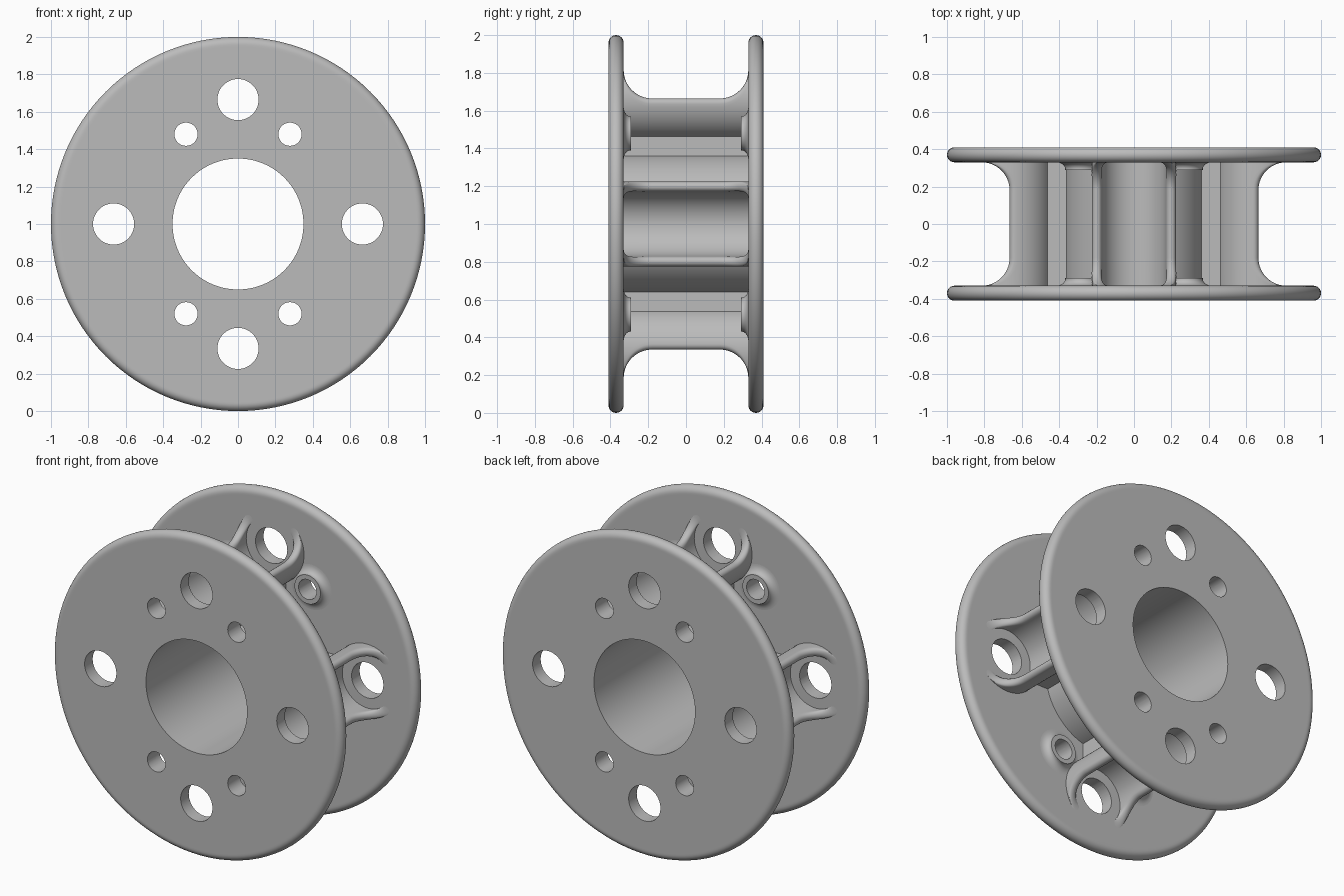
import bpy, bmesh, math
from mathutils import Matrix

if "Cube" in bpy.data.objects:
    bpy.data.objects.remove(bpy.data.objects["Cube"], do_unlink=True)

HEIGHT = 1.0        # axle height
INNER, OUTER = 0.33, 0.41   # flange faces along y
ARM = 0.665         # distance of the large holes from the axle
SCREWS = [(sx * 0.278, sz * 0.48) for sx in (-1, 1) for sz in (-1, 1)]
QUARTERS = [i * math.pi / 2 for i in range(4)]
BIG = [(ARM * math.sin(a), ARM * math.cos(a)) for a in QUARTERS]

grey = bpy.data.materials.new("plain grey")
grey.use_nodes = True
grey.diffuse_color = (0.5, 0.5, 0.5, 1)
grey.node_tree.nodes["Principled BSDF"].inputs["Base Color"].default_value = (0.5, 0.5, 0.5, 1)


def finish(bm, name):
    bmesh.ops.recalc_face_normals(bm, faces=bm.faces)
    mesh = bpy.data.meshes.new(name)
    bm.to_mesh(mesh)
    bm.free()
    mesh.materials.append(grey)
    obj = bpy.data.objects.new(name, mesh)
    bpy.context.collection.objects.link(obj)
    return obj


def smooth(obj):
    bpy.ops.object.select_all(action='DESELECT')
    obj.select_set(True)
    bpy.context.view_layer.objects.active = obj
    bpy.ops.object.shade_smooth_by_angle(angle=math.radians(35))


def bridge(bm, rings, closed):
    """Join successive rings of vertices with quads."""
    pairs = list(zip(rings, rings[1:]))
    if closed:
        pairs.append((rings[-1], rings[0]))
    for a, b in pairs:
        n = len(a)
        for i in range(n):
            j = (i + 1) % n
            bm.faces.new((a[i], a[j], b[j], b[i]))


def lathe(bm, profile, x, z, segments):
    """Turn a closed (radius, y) profile about a y-directed axis at x, z."""
    rings = []
    for r, y in profile:
        ring = []
        for i in range(segments):
            a = 2 * math.pi * i / segments
            ring.append(bm.verts.new((x + r * math.sin(a), y, z + r * math.cos(a))))
        rings.append(ring)
    bridge(bm, rings, True)


# Spool body: hub and both round-edged flanges in one turned profile
mid, round_r = (INNER + OUTER) / 2, (OUTER - INNER) / 2
half = [(0.375, INNER), (0.95, INNER)]
for i in range(13):
    t = -math.pi / 2 + math.pi * i / 12
    half.append((1 - round_r + round_r * math.cos(t), mid + round_r * math.sin(t)))
half += [(0.95, OUTER), (0.35, OUTER)]
bm = bmesh.new()
lathe(bm, half + [(r, -y) for r, y in reversed(half)], 0, HEIGHT, 128)
body = finish(bm, "spool_body")

# Holes through the flanges
bm = bmesh.new()
for centres, radius in ((BIG, 0.11), (SCREWS, 0.062)):
    for x, z in centres:
        place = Matrix.Translation((x, 0, z + HEIGHT)) @ Matrix.Rotation(math.pi / 2, 4, 'X')
        bmesh.ops.create_cone(bm, cap_ends=True, segments=48, radius1=radius,
                              radius2=radius, depth=1.2, matrix=place)
cutter = finish(bm, "hole_cutter")
cutter.hide_render = True
mod = body.modifiers.new("holes", 'BOOLEAN')
mod.object, mod.operation, mod.solver = cutter, 'DIFFERENCE', 'EXACT'
bpy.context.view_layer.objects.active = body
bpy.ops.object.modifier_apply(modifier=mod.name)
bpy.data.objects.remove(cutter, do_unlink=True)
smooth(body)

# Half-pipe cradles: walls climb in a sweep towards each flange
MID_R, HALF_T, SWEEP = 0.2, 0.026, 0.15
stations = [(INNER - SWEEP + SWEEP * math.sin(t), SWEEP * (1 - math.cos(t)))
            for t in [math.pi / 2 * i / 14 for i in range(15)]]
stations = [(-y, h) for y, h in reversed(stations)] + stations


def cradle_section(h):
    """Arc with rounded lips reaching height h above its centre."""
    end = math.pi / 2 + math.asin((h - HALF_T) / MID_R)
    steps = [-end + 2 * end * i / 40 for i in range(41)]
    pts = [((MID_R + HALF_T) * math.sin(p), -(MID_R + HALF_T) * math.cos(p)) for p in steps]
    for side, sweep in ((1, steps[::-1]), (-1, [])):
        cx, cz = side * MID_R * math.sin(end), -MID_R * math.cos(end)
        for i in range(1, 8):
            t = math.pi * i / 8 if side > 0 else math.pi - math.pi * i / 8
            out, along = HALF_T * math.cos(t), HALF_T * math.sin(t)
            pts.append((cx + side * (out * math.sin(end) + along * math.cos(end)),
                        cz - out * math.cos(end) + along * math.sin(end)))
        pts += [((MID_R - HALF_T) * math.sin(p), -(MID_R - HALF_T) * math.cos(p)) for p in sweep]
    return pts


for name, angle in zip(("top", "left", "bottom", "right"), QUARTERS):
    place = Matrix.Translation((0, 0, HEIGHT)) @ Matrix.Rotation(angle, 4, 'Y')
    bm = bmesh.new()
    rings = [[bm.verts.new((x, y, z + ARM)) for x, z in cradle_section(h)] for y, h in stations]
    bridge(bm, rings, False)
    for ring in (rings[0], rings[-1]):
        bm.faces.new(ring)
    bm.transform(place)
    smooth(finish(bm, name + "_cradle"))

    # Web joining the cradle to the hub
    bm = bmesh.new()
    size = Matrix.Diagonal((0.2, 2 * INNER, 0.12, 1))
    bmesh.ops.create_cube(bm, size=1, matrix=place @ Matrix.Translation((0, 0, 0.42)) @ size)
    finish(bm, name + "_web")

# Screw bosses with a flared foot on the inner flange faces
for side, label in ((-1, "front"), (1, "back")):
    for n, (x, z) in enumerate(SCREWS):
        profile = [(0.062, INNER), (0.062, 0.29), (0.09, 0.29)]
        for i in range(9):
            t = math.pi / 2 * i / 8
            profile.append((0.14 - 0.05 * math.cos(t), INNER - 0.035 * (1 - math.sin(t))))
        bm = bmesh.new()
        lathe(bm, [(r, side * y) for r, y in profile], x, z + HEIGHT, 48)
        smooth(finish(bm, f"{label}_screw_boss_{n + 1}"))
